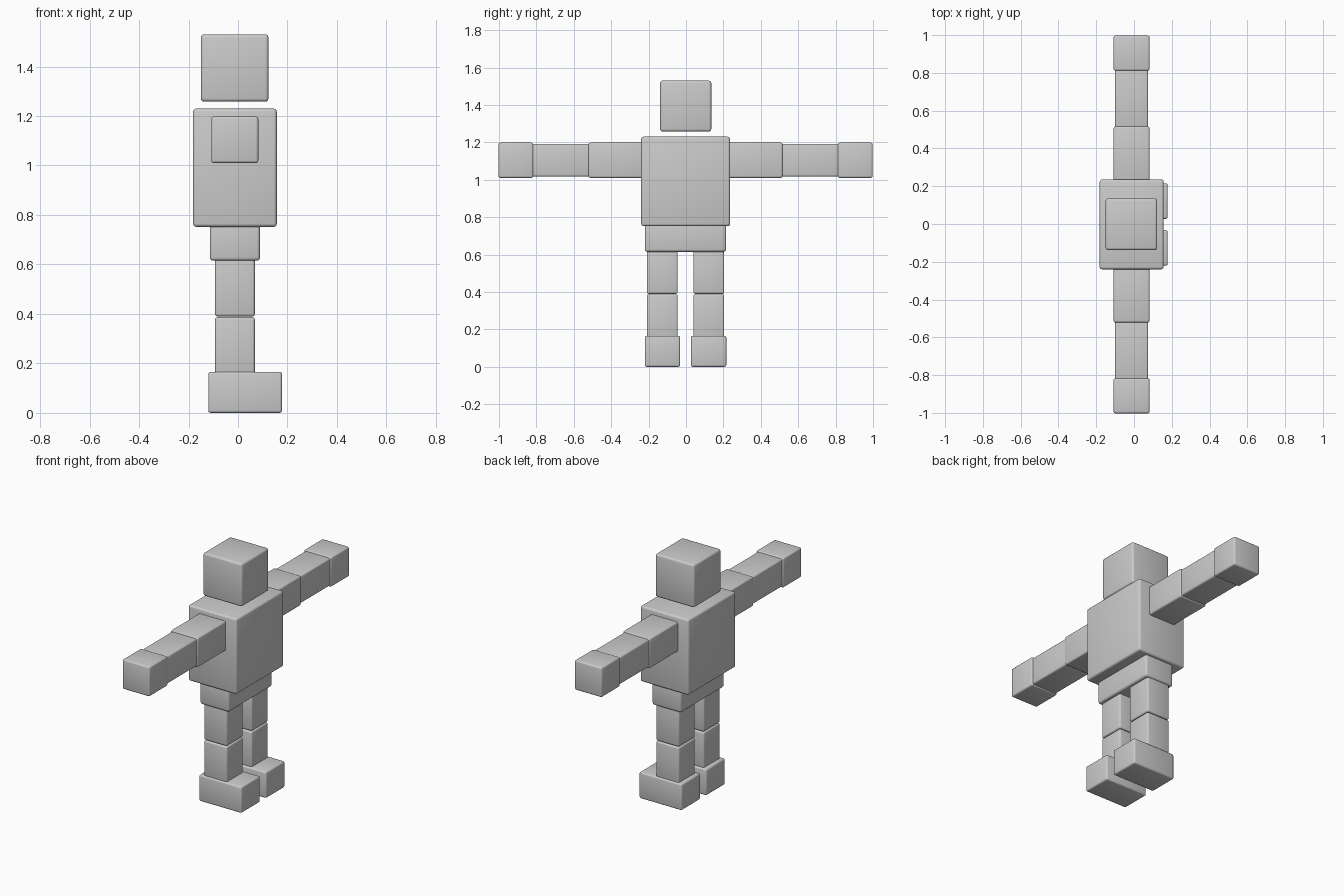
import bpy
import math
from mathutils import Vector

cube = bpy.data.objects.get("Cube")
if cube:
    bpy.data.objects.remove(cube, do_unlink=True)

# Single plain grey
grey = bpy.data.materials.new("light_grey")
grey.use_nodes = True
colour = (0.6, 0.6, 0.6, 1)
grey.diffuse_color = colour
grey.node_tree.nodes["Principled BSDF"].inputs["Base Color"].default_value = colour

MID_Y = -0.0025  # mirror line of the limbs


def block(name, low, high, radius=0.013):
    """Rounded box between two opposite corners."""
    low, high = Vector(low), Vector(high)
    bpy.ops.mesh.primitive_cube_add(size=1, location=(low + high) / 2)
    ob = bpy.context.object
    ob.name = name
    ob.scale = high - low
    bpy.ops.object.transform_apply(location=False, rotation=False, scale=True)
    ob.data.materials.append(grey)
    bevel = ob.modifiers.new("rounded_edges", 'BEVEL')
    bevel.width = radius
    bevel.segments = 3
    bpy.ops.object.modifier_apply(modifier=bevel.name)
    bpy.ops.object.shade_smooth_by_angle(angle=math.radians(40))


def pair(name, x, y, z, radius=0.01):
    """Left and right copies of a limb block; y is measured from the mirror line."""
    for label, side in (("left", 1), ("right", -1)):
        ys = sorted(MID_Y + side * v for v in y)
        block(f"{label}_{name}", (x[0], ys[0], z[0]), (x[1], ys[1], z[1]), radius)


# Body
block("head", (-0.15, -0.138, 1.258), (0.123, 0.135, 1.53))
block("torso", (-0.182, -0.24, 0.752), (0.157, 0.236, 1.23))
block("pelvis", (-0.114, -0.22, 0.615), (0.089, 0.215, 0.78))

# Arms
pair("upper_arm", (-0.108, 0.082), (0.21, 0.519), (1.01, 1.198))
pair("forearm", (-0.101, 0.075), (0.49, 0.84), (1.017, 1.192))
pair("hand", (-0.108, 0.082), (0.814, 1.0), (1.01, 1.198))

# Legs
pair("thigh", (-0.093, 0.068), (0.042, 0.207), (0.39, 0.64))
pair("shin", (-0.093, 0.068), (0.042, 0.207), (0.14, 0.387))
pair("foot", (-0.12, 0.178), (0.029, 0.218), (0.0, 0.166))
